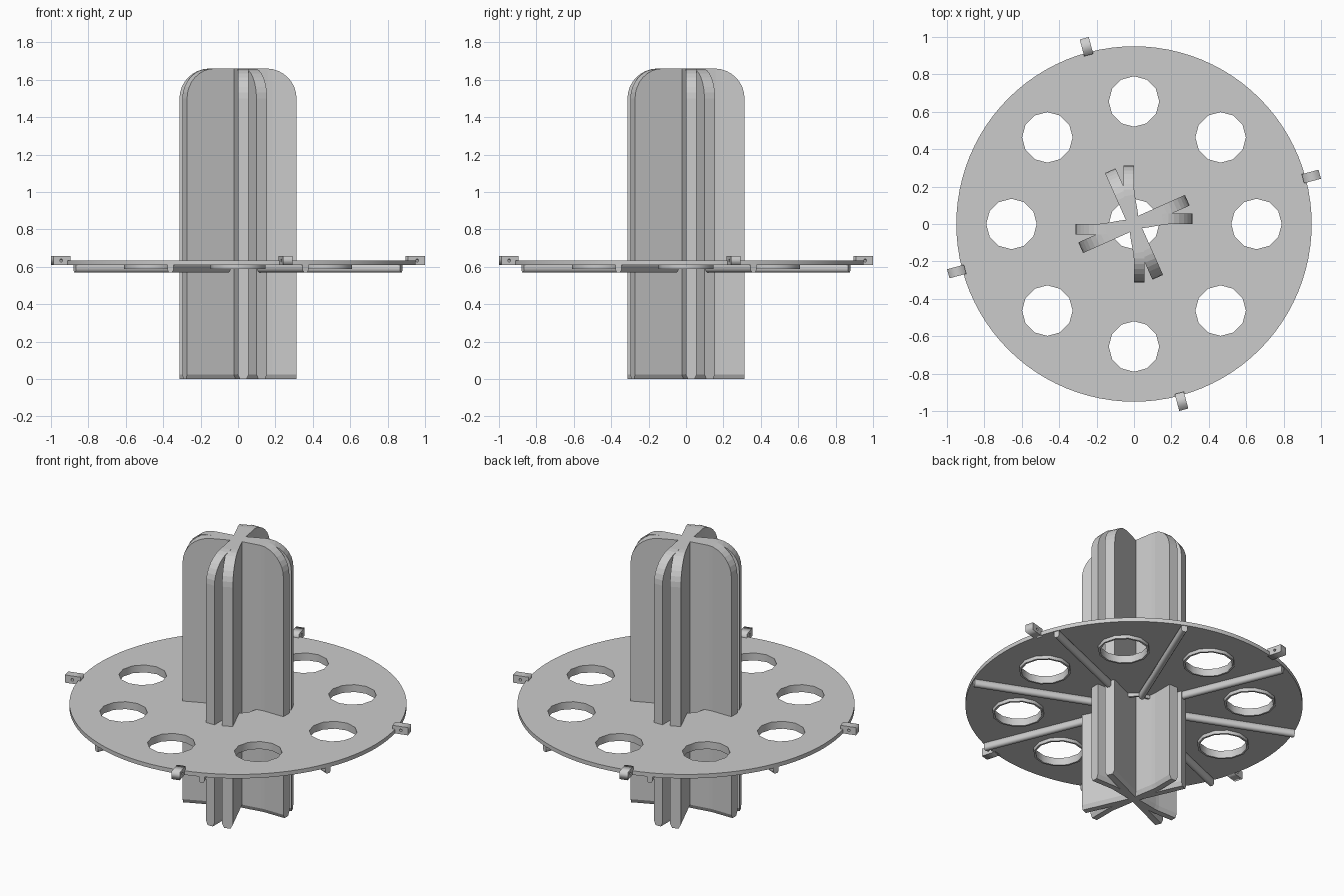
import bpy, bmesh
from math import sin, cos, pi, radians, hypot
from mathutils import Matrix, Vector

if "Cube" in bpy.data.objects:
    bpy.data.objects.remove(bpy.data.objects["Cube"])


def circle(r, n, cx=0, cy=0, phase=0.0):
    return [(cx + r * cos(2 * pi * i / n + phase), cy + r * sin(2 * pi * i / n + phase)) for i in range(n)]


def plate(name, loops, depth, matrix):
    """Extruded flat outline; loops after the first become holes."""
    cu = bpy.data.curves.new(name, 'CURVE')
    cu.dimensions, cu.fill_mode, cu.extrude = '2D', 'BOTH', depth / 2
    for loop in loops:
        sp = cu.splines.new('POLY')
        sp.points.add(len(loop) - 1)
        for p, (x, y) in zip(sp.points, loop):
            p.co = (x, y, 0, 1)
        sp.use_cyclic_u = True
    ob = bpy.data.objects.new(name, cu)
    bpy.context.collection.objects.link(ob)
    ob.matrix_world = matrix
    bpy.ops.object.select_all(action='DESELECT')
    ob.select_set(True)
    bpy.context.view_layer.objects.active = ob
    bpy.ops.object.convert(target='MESH')
    return ob


def rot_z(a):
    return Matrix.Rotation(a, 4, 'Z')


UP = Matrix.Rotation(pi / 2, 4, 'X')

# round tray with eight holes around a centre hole
centres = [(0, 0)] + [(0.655 * cos(k * pi / 4), 0.655 * sin(k * pi / 4)) for k in range(8)]
plate("tray", [circle(0.95, 96)] + [circle(0.135, 12, x, y) for x, y in centres],
      0.025, Matrix.Translation((0, 0, 0.6225)))

# short lip under each hole
for x, y in centres:
    plate("hole_lip", [circle(0.147, 12), circle(0.135, 12)], 0.022,
          Matrix.Translation((x, y, 0.6)))

# radial ribs under the tray
rib = [(-0.017, 0.612), (-0.017, 0.582), (-0.009, 0.571), (0.009, 0.571), (0.017, 0.582), (0.017, 0.612)]
for k in range(8):
    a = radians(22.5 + 45 * k)
    plate("rib", [rib], 0.80, rot_z(a + pi / 2) @ UP @ Matrix.Translation((0, 0, 0.545)))

# drilled tabs on the rim
tab = [(0.935, 0.61), (1.028, 0.61), (1.028, 0.658), (0.935, 0.658)]
for k in range(4):
    plate("rim_tab", [tab, circle(0.008, 10, 0.985, 0.634)], 0.05,
          rot_z(radians(15 + 90 * k)) @ UP)


def blade(name, path, angle, half=0.029):
    """Upright fin following a path, rounded at the top outer corner."""
    reach, rad, top = path[-1][0], 0.16, 1.66

    def offset(x):
        for (x0, y0), (x1, y1) in zip(path, path[1:]):
            if x <= x1 + 1e-6:
                return y0 + (y1 - y0) * (x - x0) / (x1 - x0)
        return path[-1][1]

    stations = [(0, top), (0.04, top), (0.08, top), (0.12, top)]
    stations += [(reach - rad + rad * sin(t * pi / 16), top - rad + rad * cos(t * pi / 16)) for t in range(9)]
    bm = bmesh.new()
    rings = []
    for x, z in stations:
        d = 0.005
        slope = (offset(min(x + d, reach)) - offset(max(x - d, 0))) / (min(x + d, reach) - max(x - d, 0))
        n = Vector((-slope, 1, 0)) / hypot(slope, 1)
        if x > reach - 0.001:
            n = Vector((0, 1, 0))
        c = Vector((x, offset(x), 0))
        sec = [(-0.6, 0), (0.6, 0), (1, 0.025), (1, z), (-1, z), (-1, 0.025)]
        rings.append([bm.verts.new(c + n * half * s + Vector((0, 0, h))) for s, h in sec])
    for a, b in zip(rings, rings[1:]):
        for i in range(6):
            j = (i + 1) % 6
            bm.faces.new((a[i], a[j], b[j], b[i]))
    bm.faces.new(rings[0])
    bm.faces.new(rings[-1])
    bmesh.ops.recalc_face_normals(bm, faces=bm.faces)
    me = bpy.data.meshes.new(name)
    bm.to_mesh(me)
    bm.free()
    ob = bpy.data.objects.new(name, me)
    bpy.context.collection.objects.link(ob)
    ob.matrix_world = rot_z(angle)


# core post: four arms, each forked into a straight and a curved fin
for k in range(4):
    blade("straight_fin", [(0, 0), (0.312, 0)], radians(24 + 90 * k), 0.031)
    blade("curved_fin", [(0, 0), (0.08, 0.012), (0.17, 0.028), (0.313, 0.028)], radians(90 * k))
